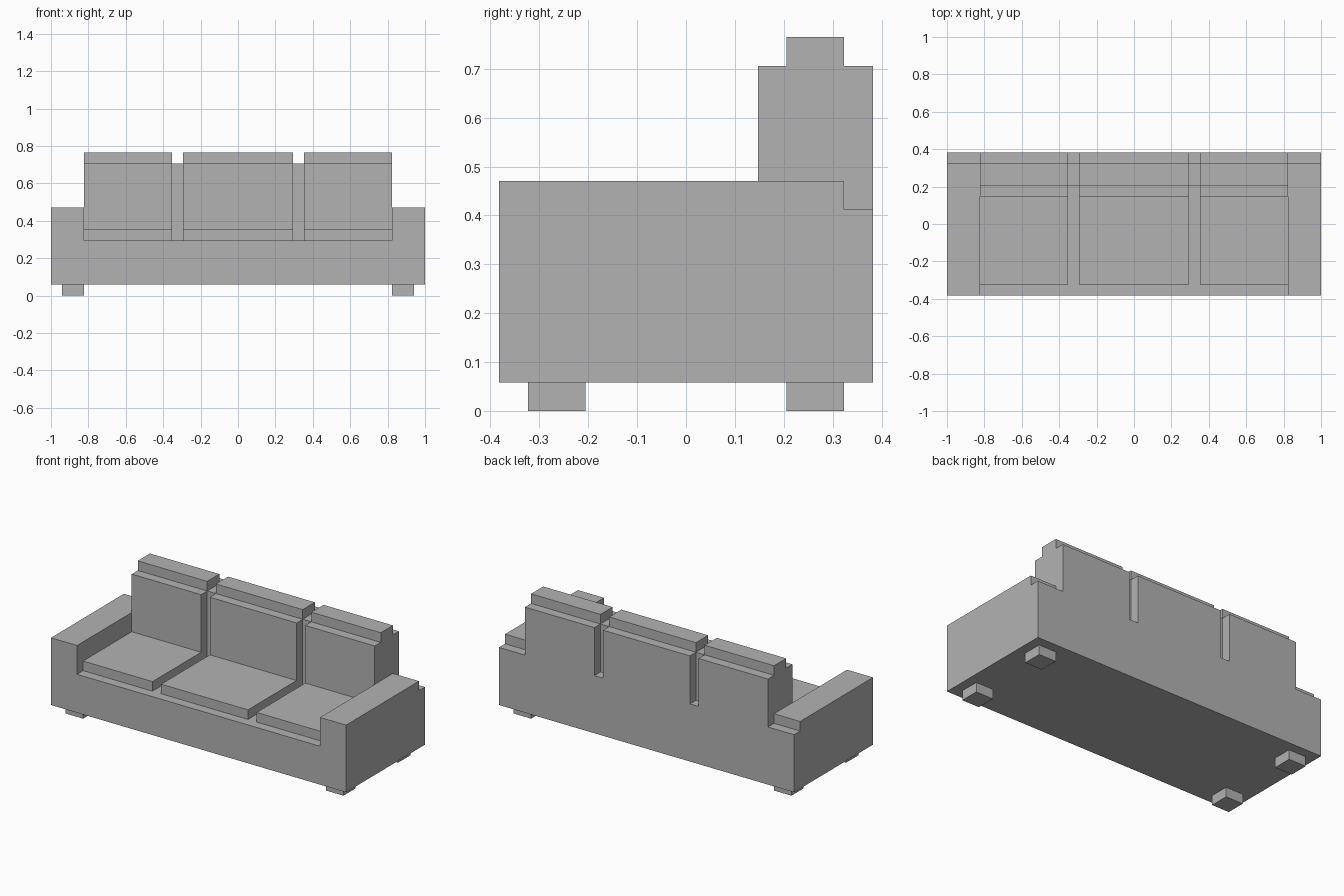
import bpy
import bmesh
from mathutils import Vector

cube = bpy.data.objects.get("Cube")
if cube:
    bpy.data.objects.remove(cube, do_unlink=True)

U = 1 / 17  # module: every part sits on this grid

grey = bpy.data.materials.new("sofa grey")
grey.use_nodes = True
colour = (0.45, 0.45, 0.45, 1)
grey.diffuse_color = colour
grey.node_tree.nodes["Principled BSDF"].inputs["Base Color"].default_value = colour


def extrude(name, profile, axis, start, end):
    """Extrude a profile along 'x' (points are y, z) or 'y' (points are x, z)."""
    bm = bmesh.new()
    verts = []
    for a, z in profile:
        co = (start, a, z) if axis == "x" else (a, start, z)
        verts.append(bm.verts.new(Vector(co) * U))
    face = bm.faces.new(verts)
    moved = bmesh.ops.extrude_face_region(bm, geom=[face], use_keep_orig=True)["geom"]
    step = Vector((end - start, 0, 0) if axis == "x" else (0, end - start, 0)) * U
    bmesh.ops.translate(bm, vec=step,
                        verts=[g for g in moved if isinstance(g, bmesh.types.BMVert)])
    bmesh.ops.recalc_face_normals(bm, faces=bm.faces)
    mesh = bpy.data.meshes.new(name)
    bm.to_mesh(mesh)
    bm.free()
    mesh.materials.append(grey)
    obj = bpy.data.objects.new(name, mesh)
    bpy.context.collection.objects.link(obj)
    return obj


def box(name, x0, x1, y0, y1, z0, z1):
    return extrude(name, [(y0, z0), (y1, z0), (y1, z1), (y0, z1)], "x", x0, x1)


# Base and both arms as one U-shaped body, with a lower panel across the back
body = [(-17, 1), (17, 1), (17, 8), (14, 8), (14, 5), (-14, 5), (-14, 8), (-17, 8)]
extrude("base_and_arms", body, "y", -6.5, 5.5)
box("back_panel", -17, 17, 5.5, 6.5, 1, 7)

# Three seat cushions and three stepped back cushions
back_profile = [(2.5, 5), (5.5, 5), (5.5, 7), (6.5, 7), (6.5, 12),
                (5.5, 12), (5.5, 13), (3.5, 13), (3.5, 12), (2.5, 12)]
for side, x0, x1 in (("right", -14, -6), ("middle", -5, 5), ("left", 6, 14)):
    box(f"seat_cushion_{side}", x0, x1, -5.5, 2.5, 5, 6)
    extrude(f"back_cushion_{side}", back_profile, "x", x0, x1)

# Recessed backrest frame showing between the cushions, and the feet
for side, s in (("right", -1), ("left", 1)):
    x0, x1 = sorted((5 * s, 6 * s))
    box(f"backrest_frame_{side}", x0, x1, 3.5, 5.5, 5, 12)
    x0, x1 = sorted((14 * s, 16 * s))
    for end, y0 in (("front", -5.5), ("back", 3.5)):
        box(f"foot_{end}_{side}", x0, x1, y0, y0 + 2, 0, 1)
